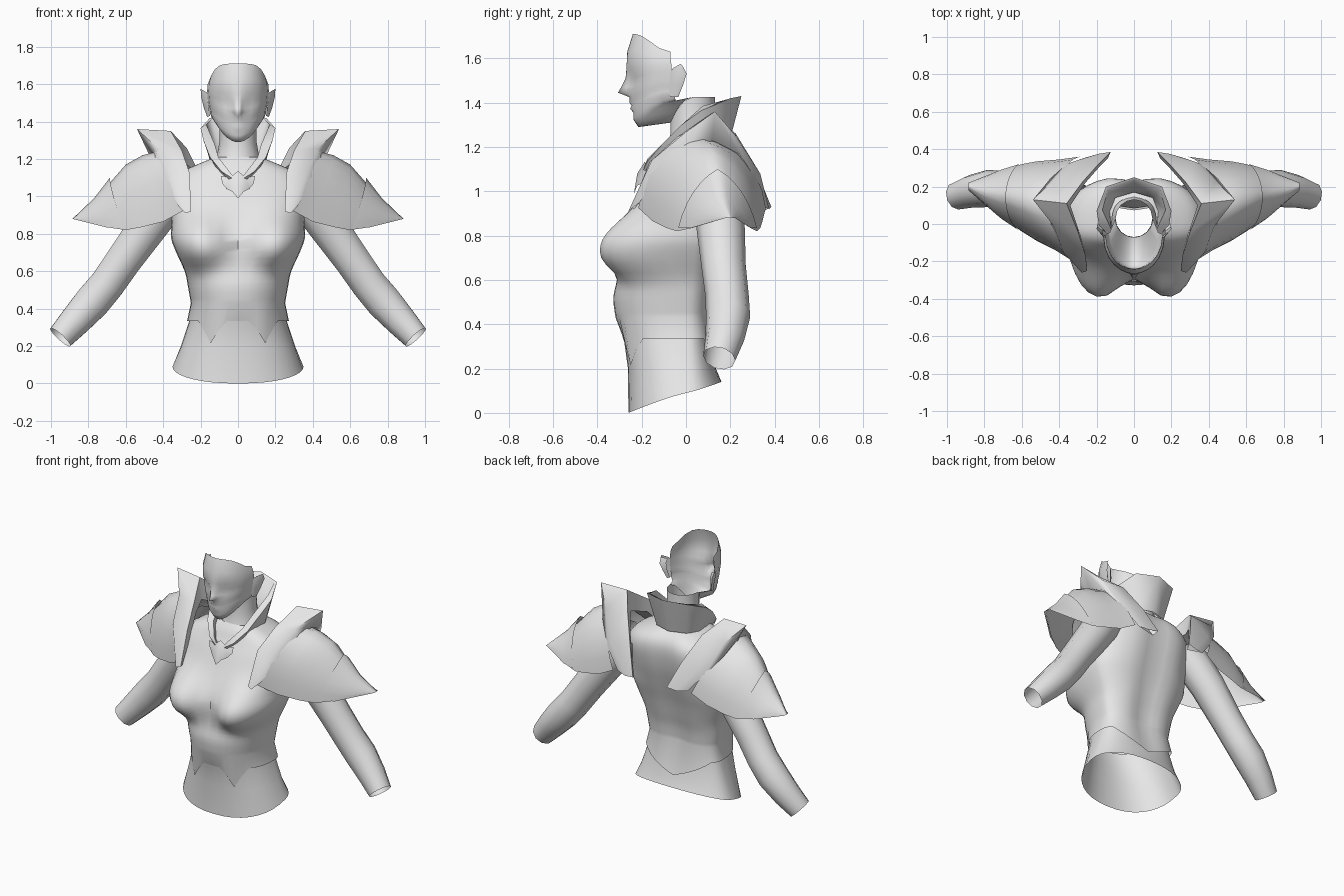
import bpy, bmesh, math
from mathutils import Vector

grey = bpy.data.materials.new("plain grey")
grey.diffuse_color = (0.8, 0.8, 0.8, 1)


def loft(name, rings, closed=False, mirror=False, angle=50):
    """Skin a list of equal-length point rows."""
    bm = bmesh.new()
    rows = [[bm.verts.new(p) for p in r] for r in rings]
    n = len(rows[0])
    for a, b in zip(rows, rows[1:]):
        for i in range(n if closed else n - 1):
            j = (i + 1) % n
            bm.faces.new((a[i], a[j], b[j], b[i]))
    bmesh.ops.remove_doubles(bm, verts=bm.verts, dist=0.0005)
    bmesh.ops.recalc_face_normals(bm, faces=bm.faces)
    me = bpy.data.meshes.new(name)
    bm.to_mesh(me)
    bm.free()
    me.materials.append(grey)
    for p in me.polygons:
        p.use_smooth = True
    me.set_sharp_from_angle(angle=math.radians(angle))
    ob = bpy.data.objects.new(name, me)
    bpy.context.collection.objects.link(ob)
    if mirror:
        mod = ob.modifiers.new("mirror", 'MIRROR')
        mod.merge_threshold = 0.001
    return ob


def spow(v, p):
    return math.copysign(abs(v) ** p, v)


N = 36


def body_ring(z, w, yf, yb, zfun=None):
    """Horizontal body section, starting at the front centre."""
    pts = []
    sq = max(0, min(1, (z - 0.55) / 0.2)) * max(0, min(1, (1.1 - z) / 0.15))   # squarer chest
    for i in range(N):
        a = 2 * math.pi * i / N
        c = math.cos(a)
        front = sq if c > 0 else 0
        x = w * spow(math.sin(a), 0.9 - 0.1 * front)
        c = spow(c, 0.85 - 0.13 * front)
        y = yf * c if c > 0 else -yb * c
        zz = z + (zfun(i, a) if zfun else 0)
        if c > 0:   # bust
            sz = 0.165 if zz > 0.73 else 0.11
            r2 = ((abs(x) - 0.22) / 0.15) ** 2 + ((zz - 0.73) / sz) ** 2
            y -= 0.135 * math.exp(-r2 ** 1.25)
        elif zz > 0.4:   # spine groove
            y -= 0.032 * math.exp(-(x / 0.09) ** 2)
        pts.append((x, y, zz))
    return pts


def refine(t, k):
    """Smooth interpolation between table rows."""
    out = []
    for i in range(len(t) - 1):
        p0, p1, p2, p3 = t[max(i - 1, 0)], t[i], t[i + 1], t[min(i + 2, len(t) - 1)]
        for f in (j / k for j in range(k)):
            out.append([b + 0.5 * f * (c - a + f * (2 * a - 5 * b + 4 * c - d + f * (3 * (b - c) + d - a)))
                        for a, b, c, d in zip(p0, p1, p2, p3)])
    return out + [list(t[-1])]


# hips with a sloping open hem
def hem(i, a):
    return 0.09 - 0.09 * math.cos(a) if math.cos(a) > 0 else 0.09 - 0.05 * math.cos(a)


loft("hips", [body_ring(0, 0.35, -0.26, 0.16, hem),
              body_ring(0.2, 0.305, -0.262, 0.135),
              body_ring(0.33, 0.262, -0.28, 0.11),
              body_ring(0.43, 0.24, -0.31, 0.105)], closed=True)


# bodice with two front points and a pointed back
def points(i, a):
    k = min(i, N - i)
    if k == 3:
        return -0.12
    if k in (2, 4):
        return -0.05
    return -0.02 * max(0, k - 12)


upper = refine([(0.43, 0.252, -0.318, 0.115), (0.52, 0.268, -0.328, 0.125),
                (0.6, 0.285, -0.31, 0.145), (0.7, 0.33, -0.287, 0.17),
                (0.78, 0.358, -0.278, 0.195), (0.86, 0.355, -0.258, 0.22),
                (0.95, 0.36, -0.222, 0.245), (1.05, 0.37, -0.175, 0.26),
                (1.12, 0.32, -0.135, 0.255), (1.17, 0.22, -0.11, 0.225),
                (1.21, 0.12, -0.08, 0.165)], 3)
loft("bodice", [body_ring(0.335, 0.272, -0.282, 0.14, points)]
     + [body_ring(*r) for r in upper], closed=True)

# neck, open at the top and cut low under the chin
neck = []
for z, rx, ry, drop in ((1.12, 0.15, 0.14, 0), (1.2, 0.115, 0.115, 0.01),
                        (1.3, 0.098, 0.1, 0.04), (1.425, 0.1, 0.1, 0.115)):
    neck.append([(rx * math.sin(t), 0.03 - ry * math.cos(t), z - drop * max(0, math.cos(t)) ** 2)
                 for t in (2 * math.pi * i / 16 for i in range(16))])
loft("neck", neck, closed=True)

# face shell: z, front y, half width, back y, rise toward the side, nose, lips
face_rows = [(1.31, -0.07, 0.1, 0.03, 0.115, 0, 0), (1.29, -0.215, 0.13, -0.045, 0.12, 0, 0),
             (1.325, -0.238, 0.14, -0.05, 0.095, 0, 0), (1.355, -0.238, 0.146, -0.05, 0.08, 0, 0),
             (1.373, -0.24, 0.15, -0.055, 0.072, 0, 0.012), (1.387, -0.241, 0.151, -0.055, 0.068, 0, 0.004),
             (1.4, -0.243, 0.152, -0.055, 0.064, 0, 0.013), (1.425, -0.247, 0.155, -0.06, 0.055, 0.008, 0),
             (1.445, -0.25, 0.158, -0.06, 0.05, 0.057, 0), (1.47, -0.253, 0.16, -0.06, 0.04, 0.04, 0),
             (1.51, -0.257, 0.163, -0.065, 0.03, 0.016, 0), (1.55, -0.267, 0.165, -0.065, 0.015, 0.002, 0),
             (1.63, -0.265, 0.162, -0.07, -0.03, 0, 0), (1.71, -0.24, 0.15, -0.07, -0.08, 0, 0)]
face = []
for z, yf, w, yb, rise, nose, lip in face_rows:
    row = []
    for deg in (0, 7, 14, 26, 40, 55, 72, 90):
        s, c = math.sin(math.radians(deg)), math.cos(math.radians(deg))
        x = w * s
        y = yb + (yf - yb) * c - nose * math.exp(-(x / 0.02) ** 2) - lip * math.exp(-(x / 0.035) ** 2)
        # eye hollows
        y += 0.014 * math.exp(-((x - 0.065) / 0.035) ** 2 - ((z - 1.5) / 0.03) ** 2)
        row.append((x, y, z + rise * s ** (2 if rise > 0 else 5)))
    face.append(row)
loft("face", face, mirror=True, angle=80)

# ears
loft("ear", [[(0.15, -0.075, 1.43), (0.158, -0.075, 1.49), (0.163, -0.07, 1.54), (0.165, -0.06, 1.555)],
             [(0.165, -0.055, 1.425), (0.183, -0.035, 1.475), (0.197, -0.03, 1.53), (0.2, -0.025, 1.575)],
             [(0.165, -0.035, 1.425), (0.18, -0.015, 1.475), (0.195, 0.003, 1.53), (0.198, -0.015, 1.565)],
             [(0.15, -0.045, 1.43), (0.16, -0.03, 1.48), (0.165, -0.025, 1.53), (0.165, -0.04, 1.555)]],
     mirror=True)

# standing collar with folded lapels
collar_base = [(0.01, -0.19, 1.05), (0.06, -0.165, 1.1), (0.11, -0.1, 1.14), (0.14, 0, 1.17),
               (0.15, 0.07, 1.19), (0.11, 0.155, 1.2), (0, 0.19, 1.2)]
collar_top = [(0.02, -0.195, 1.09), (0.09, -0.175, 1.135), (0.15, -0.11, 1.21), (0.185, -0.02, 1.3),
              (0.2, 0.07, 1.365), (0.15, 0.2, 1.42), (0, 0.25, 1.43)]
lapel = [(0.02, -0.195, 1.1), (0.055, -0.175, 1.145), (0.105, -0.11, 1.21), (0.125, -0.02, 1.28),
         (0.17, 0.075, 1.385), (0.138, 0.185, 1.415), (0, 0.235, 1.42)]
collar_in = [(0.01, -0.18, 1.09), (0.05, -0.16, 1.12), (0.095, -0.1, 1.16), (0.12, 0, 1.19),
             (0.13, 0.065, 1.2), (0.1, 0.14, 1.21), (0, 0.17, 1.21)]
loft("collar", [collar_base, collar_top, lapel, collar_in], mirror=True)

# throat clasp
loft("clasp", [[(0, -0.185, 1.135), (0.045, -0.18, 1.1), (0.09, -0.175, 1.11)],
               [(0, -0.22, 1.08), (0.045, -0.2, 1.075), (0.085, -0.18, 1.07)],
               [(0, -0.235, 0.99), (0.03, -0.22, 1.025), (0.06, -0.195, 1.04)]], mirror=True)

# arms, open at the wrist
path = [((0.3, 0.11, 1.07), 0.11), ((0.38, 0.13, 0.98), 0.115), ((0.47, 0.155, 0.855), 0.11),
        ((0.61, 0.17, 0.66), 0.1), ((0.7, 0.185, 0.53), 0.098), ((0.78, 0.19, 0.435), 0.1),
        ((0.87, 0.175, 0.335), 0.088), ((0.95, 0.15, 0.247), 0.074)]
arm = []
for k, (c, r) in enumerate(path):
    d = (Vector(path[min(k + 1, len(path) - 1)][0]) - Vector(path[max(k - 1, 0)][0])).normalized()
    u = (Vector((0, 1, 0)) - d * d.y).normalized()
    v = d.cross(u)
    arm.append([Vector(c) + r * (math.cos(t) * u + math.sin(t) * v)
                for t in (2 * math.pi * i / 10 for i in range(10))])
loft("arm", arm, closed=True, mirror=True)


# shoulder plates: arched sections running outward to a point (g = how pointed the arch is)
def arch(xt, xl, yf, yb, zl, zt, g):
    out = []
    for i in range(13):
        f = i / 6 - 1
        s, c = math.sin(f * math.pi / 2), math.cos(f * math.pi / 2)
        y = (yf + yb) / 2 + (yb - yf) / 2 * (s * (1 - g) + f * g)
        out.append((xl + (xt - xl) * c, y, zl + (zt - zl) * (c * (1 - g) + (1 - abs(f)) * g)))
    return out


loft("shoulder_plate", [arch(*s) for s in (
    (0.43, 0.29, -0.215, 0.36, 0.925, 1.24, 0.15), (0.51, 0.4, -0.15, 0.345, 0.865, 1.22, 0.2),
    (0.6, 0.52, -0.09, 0.335, 0.835, 1.17, 0.25), (0.67, 0.6, -0.04, 0.32, 0.82, 1.09, 0.4),
    (0.76, 0.7, 0.03, 0.29, 0.835, 0.985, 0.5), (0.88, 0.88, 0.18, 0.22, 0.88, 0.88, 0.5))], mirror=True)
loft("shoulder_tip_plate", [arch(*s) for s in (
    (0.685, 0.615, -0.035, 0.32, 0.835, 1.1, 0.45), (0.77, 0.705, 0.025, 0.292, 0.835, 0.99, 0.5),
    (0.885, 0.885, 0.18, 0.22, 0.88, 0.88, 0.5))], mirror=True)

# flared rim: inner foot, inner lip, outer lip, outer foot, from front to back
rim = [[(0.25, -0.235, 0.92), (0.25, -0.25, 0.92), (0.28, -0.26, 0.91), (0.32, -0.21, 0.95)],
       [(0.27, -0.12, 1.06), (0.26, -0.165, 1.13), (0.375, -0.155, 1.14), (0.41, -0.11, 1.08)],
       [(0.3, -0.02, 1.17), (0.3, -0.04, 1.245), (0.43, -0.01, 1.26), (0.45, 0, 1.18)],
       [(0.34, 0.1, 1.21), (0.36, 0.11, 1.35), (0.54, 0.13, 1.36), (0.46, 0.12, 1.23)],
       [(0.26, 0.22, 1.16), (0.275, 0.225, 1.26), (0.44, 0.225, 1.25), (0.45, 0.24, 1.17)],
       [(0.19, 0.3, 1.02), (0.19, 0.32, 1.09), (0.32, 0.335, 1.08), (0.36, 0.32, 1.05)],
       [(0.14, 0.35, 0.91), (0.125, 0.385, 0.93), (0.19, 0.375, 0.92), (0.26, 0.355, 0.93)]]
loft("shoulder_rim", refine([[c for p in s for c in p] for s in rim], 1) and rim,
     closed=True, mirror=True, angle=75)
